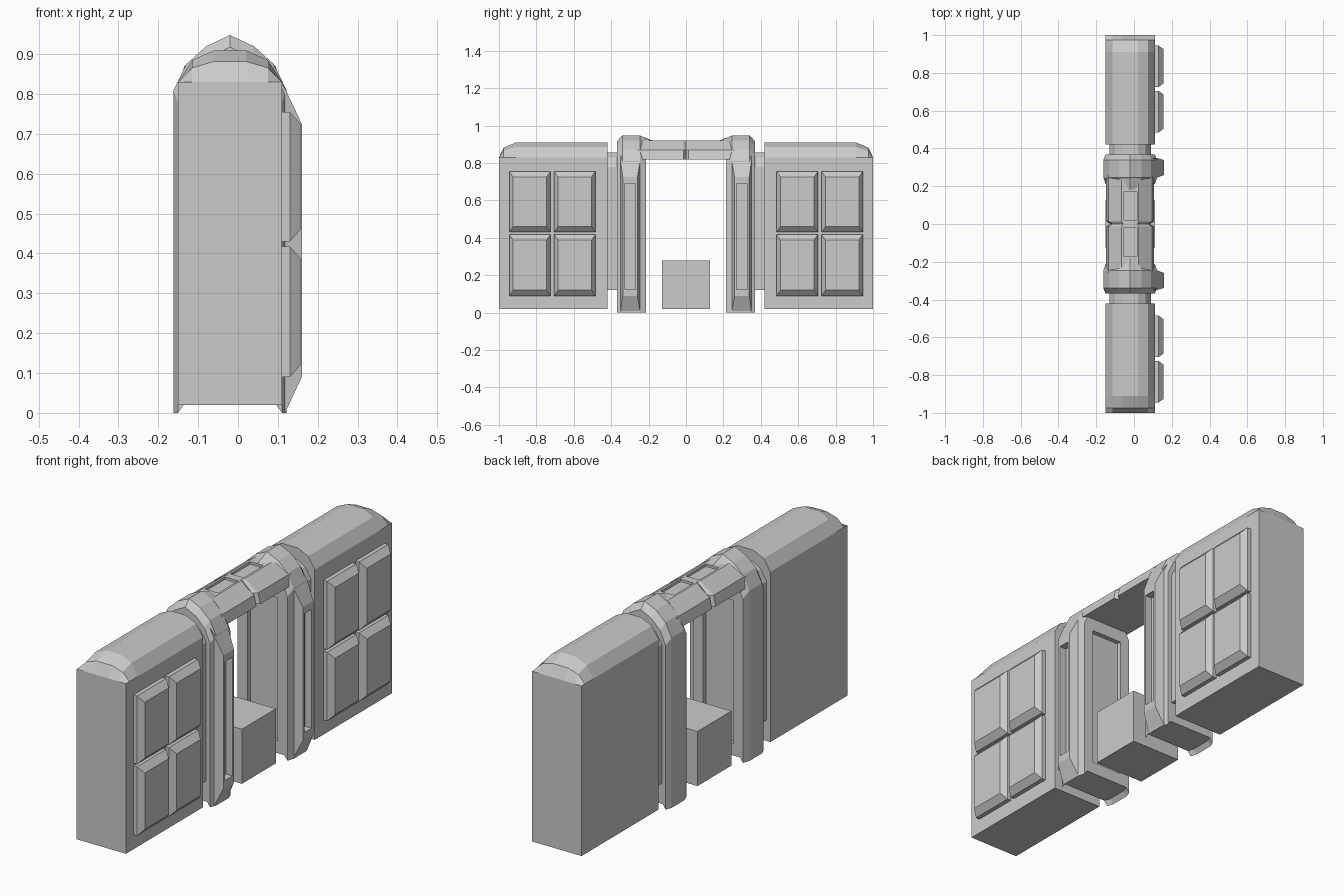
import bpy, bmesh

if "Cube" in bpy.data.objects:
    bpy.data.objects.remove(bpy.data.objects["Cube"])

CX = -0.02  # centre line of the wall thickness


def loft(name, rings):
    """Skin closed rings of 3D points and cap both ends."""
    bm = bmesh.new()
    rows = [[bm.verts.new(p) for p in r] for r in rings]
    n = len(rows[0])
    for a, b in zip(rows, rows[1:]):
        for i in range(n):
            j = (i + 1) % n
            bm.faces.new((a[i], a[j], b[j], b[i]))
    bm.faces.new(rows[0][::-1])
    bm.faces.new(rows[-1])
    bmesh.ops.remove_doubles(bm, verts=bm.verts, dist=1e-5)
    bmesh.ops.recalc_face_normals(bm, faces=bm.faces)
    me = bpy.data.meshes.new(name)
    bm.to_mesh(me)
    bm.free()
    ob = bpy.data.objects.new(name, me)
    bpy.context.collection.objects.link(ob)
    return ob


def rect(x, y0, y1, z0, z1):
    return [(x, y0, z0), (x, y1, z0), (x, y1, z1), (x, y0, z1)]


def box(name, x0, x1, y0, y1, z0, z1):
    return loft(name, [rect(x0, y0, y1, z0, z1), rect(x1, y0, y1, z0, z1)])


def cut(ob, cutter):
    m = ob.modifiers.new("recess", 'BOOLEAN')
    m.object = cutter
    m.solver = 'EXACT'
    bpy.context.view_layer.objects.active = ob
    bpy.ops.object.modifier_apply(modifier=m.name)
    bpy.data.objects.remove(cutter)


def at(profile, y, sx=1.0, dz=0.0):
    """Place an x-z profile at y, scaled about the centre line; dz lowers the top."""
    return [(CX + (x - CX) * sx, y, z - (dz if z > 0.8 else 0)) for x, z in profile]


WALL = [(-.15, .02), (-.15, .83), (-.115, .885), (-.06, .91),
        (.02, .91), (.075, .885), (.11, .83), (.11, .02)]
LINK = [(-.13, .12), (-.13, .78), (-.10, .83), (-.06, .855),
        (.02, .855), (.06, .83), (.09, .78), (.09, .12)]
POST = [(-.162, 0), (-.162, .81), (-.13, .875), (-.08, .92), (-.02, .948),
        (.04, .92), (.09, .875), (.122, .81), (.122, 0), (.105, .022), (-.145, .022)]
BEAM = [(-.147, .82), (-.135, .87), (-.065, .92), (.025, .92), (.095, .87), (.107, .82)]

for s, side in ((-1, "front"), (1, "back")):
    # wall block with a rounded hip at the outer end
    rings = [at(WALL, s * .42, .93, .012), at(WALL, s * .44), at(WALL, s * .91)]
    rings[0] = at(WALL, s * .42)
    for y, k in ((.975, .65), (1.0, 0)):
        rings.append([(x, s * y, .83 + (z - .83) * k if z > .83 else z) for x, z in WALL])
    loft(side + "_wall", rings)

    # raised panels, two by two
    for y in (.485, .725):
        for z0, z1 in ((.09, .418), (.43, .755)):
            a, b = sorted((s * y, s * (y + .22)))
            loft(side + "_wall_panel", [
                rect(.10, a, b, z0, z1), rect(.13, a, b, z0, z1),
                rect(.157, a + .02, b - .02, z0 + .03, z1 - .03)])

    # link between wall and gate post
    loft(side + "_link", [at(LINK, s * .35), at(LINK, s * .43)])

    # gate post with chamfered edges and a recessed inner face
    post = loft(side + "_gate_post", [
        at(POST, s * .213, .92, .03), at(POST, s * .245),
        at(POST, s * .34), at(POST, s * .368, .92, .03)])
    a, b = sorted((s * .20, s * .235))
    cut(post, box("post_cutter", -.10, .06, a, b, .08, .76))

    # flared rib on the post with a long slot
    a, b, c, d = s * .245, s * .35, s * .26, s * .338
    rib = loft(side + "_post_rib", [
        [(.10, a, .03), (.10, b, .03), (.10, b, .84), (.10, a, .84)],
        [(.12, a, .004), (.12, b, .004), (.12, b, .81), (.12, a, .81)],
        [(.16, c, .09), (.16, d, .09), (.16, d, .725), (.16, c, .725)]])
    a, b = sorted((s * .27, s * .326))
    cut(rib, box("rib_cutter", .125, .2, a, b, .125, .69))

    # wedge running from the post peak down to the beam
    loft(side + "_post_wedge", [
        [(-.08, s * .25, .918), (CX, s * .25, .948), (.04, s * .25, .918)],
        [(-.06, s * .18, .915), (CX, s * .18, .921), (.02, s * .18, .915)]])

# lintel beam with a side notch at the middle and a shallow top recess
beam = loft("lintel_beam", [at(BEAM, -.26), at(BEAM, -.014), at(BEAM, 0, .82),
                            at(BEAM, .014), at(BEAM, .26)])
for s in (-1, 1):
    a, b = sorted((s * .02, s * .17))
    cut(beam, box("beam_cutter", -.055, .015, a, b, .908, .95))

# block standing in the gateway
box("gateway_block", -.15, .11, -.128, .128, .02, .28)
